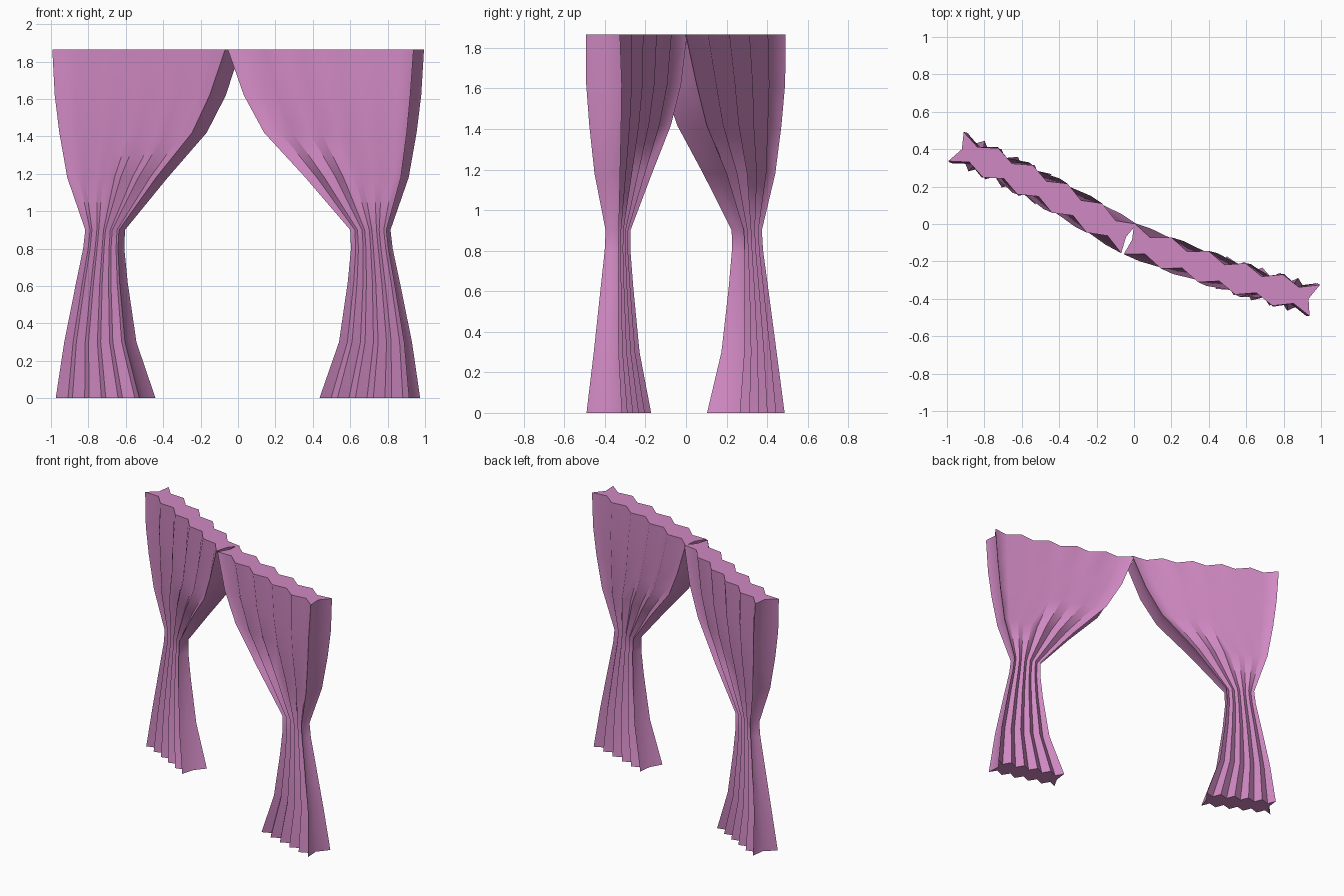
import bpy, bmesh, math

if "Cube" in bpy.data.objects:
    bpy.data.objects.remove(bpy.data.objects["Cube"])

CENTRE = (-0.027, -0.078)   # where the two panels meet
LENGTH = 1.047
WAVES = 5                   # pleats across each face

# height, inner edge, outer edge (along the panel), thickness
PROFILE = [
    (0.00, 0.518, 1.024, 0.185),
    (0.30, 0.619, 0.987, 0.130),
    (0.62, 0.662, 0.925, 0.092),
    (0.80, 0.677, 0.888, 0.072),
    (0.90, 0.672, 0.876, 0.069),
    (1.18, 0.430, 0.968, 0.133),
    (1.42, 0.203, 1.007, 0.166),
    (1.62, 0.092, 1.030, 0.185),
    (1.865, 0.000, 1.047, 0.176),
]

fabric = bpy.data.materials.new("fabric")
fabric.diffuse_color = (0.63, 0.25, 0.54, 1)
fabric.use_nodes = True
fabric.node_tree.nodes["Principled BSDF"].inputs["Base Color"].default_value = fabric.diffuse_color


def pleated_ring(s0, s1, depth):
    """Closed zigzag cross-section as (along, across) pairs."""
    n = WAVES * 2
    face = []
    for i in range(n + 1):
        t = depth / 2 - (0.24 * depth if i % 2 else 0)
        face.append((s0 + (s1 - s0) * i / n, t))
    front = [(s, -t) for s, t in face]
    back = face[::-1]
    outer_notch = [(s1 - 0.2 * depth, 0)]
    inner_notch = [(s0 + 0.1 * depth, 0)]
    return front + outer_notch + back + inner_notch


def curtain(name, along, back, bow):
    bm = bmesh.new()
    rings = []
    for z, s0, s1, depth in PROFILE:
        ring = []
        for s, t in pleated_ring(s0, s1, depth):
            x = CENTRE[0] + s * along[0] + t * back[0]
            y = CENTRE[1] + s * along[1] + t * back[1]
            y += bow * math.sin(math.pi * min(max(s / LENGTH, 0), 1))
            ring.append(bm.verts.new((x, y, z)))
        rings.append(ring)
    # cloth walls
    for low, high in zip(rings, rings[1:]):
        for i in range(len(low)):
            j = (i + 1) % len(low)
            bm.faces.new((low[i], low[j], high[j], high[i]))
    # closed hem and heading
    bm.faces.new(rings[0])
    bm.faces.new(rings[-1])
    bmesh.ops.recalc_face_normals(bm, faces=bm.faces)
    mesh = bpy.data.meshes.new(name)
    bm.to_mesh(mesh)
    bm.free()
    mesh.shade_smooth()
    mesh.set_sharp_from_angle(angle=math.radians(60))
    mesh.materials.append(fabric)
    obj = bpy.data.objects.new(name, mesh)
    bpy.context.collection.objects.link(obj)


# two tied-back panels, each at its own angle in plan
curtain("right_curtain", (0.949, -0.316), (0.316, 0.949), -0.018)
curtain("left_curtain", (-0.883, 0.470), (0.470, 0.883), 0.02)
